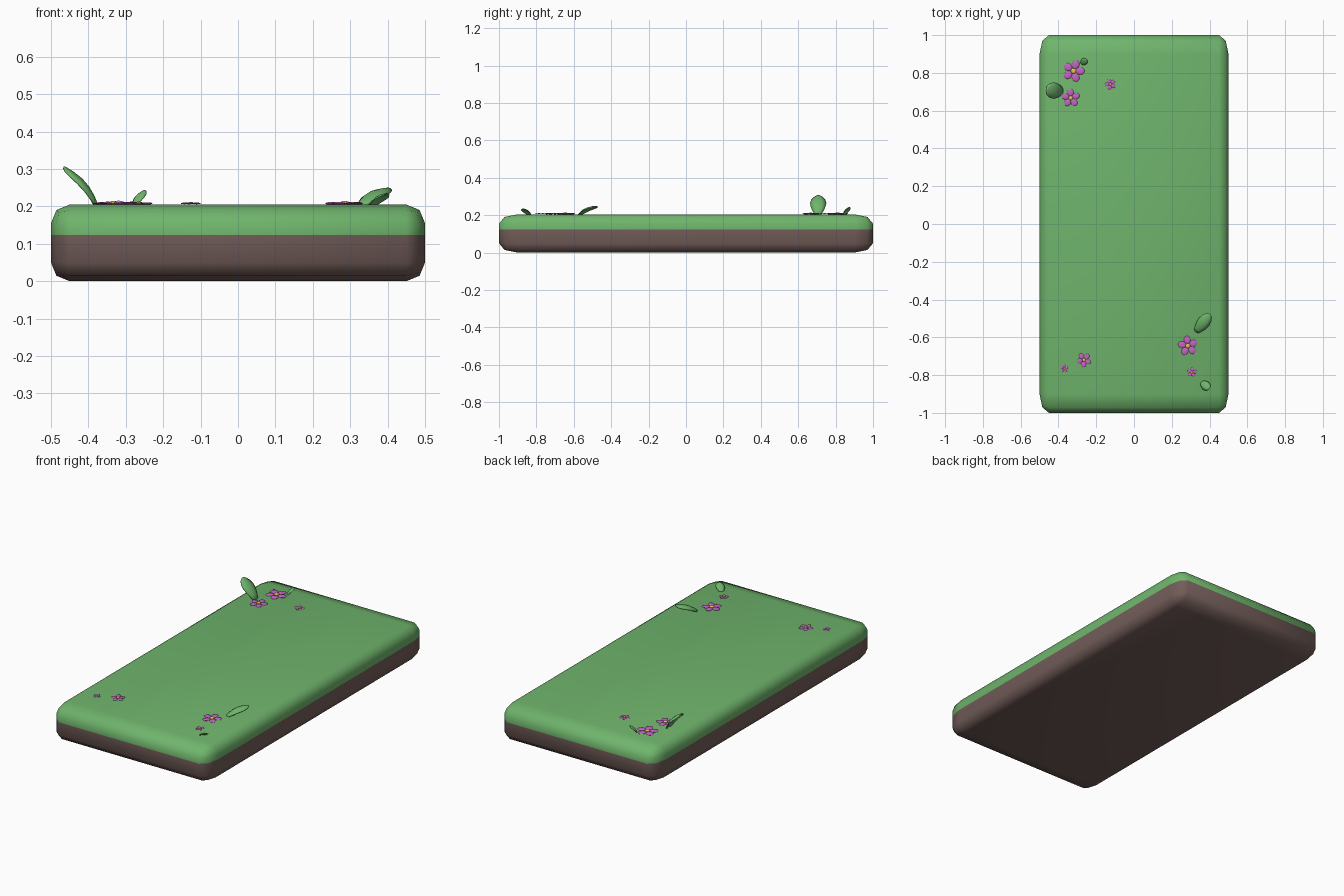
import bpy, bmesh, math
from mathutils import Vector, Matrix

if "Cube" in bpy.data.objects:
    bpy.data.objects.remove(bpy.data.objects["Cube"])

TOP, SPLIT = 0.205, 0.123


def material(name, rgb):
    m = bpy.data.materials.new(name)
    m.diffuse_color = (*rgb, 1)
    m.use_nodes = True
    m.node_tree.nodes["Principled BSDF"].inputs["Base Color"].default_value = m.diffuse_color
    return m


GRASS = material("grass", (0.16, 0.46, 0.15))
DIRT = material("dirt", (0.17, 0.11, 0.10))
PETAL = material("petal", (0.55, 0.13, 0.55))
POLLEN = material("pollen", (0.85, 0.50, 0.10))


def finish(bm, name, mats, angle=60):
    bmesh.ops.recalc_face_normals(bm, faces=bm.faces)
    me = bpy.data.meshes.new(name)
    bm.to_mesh(me)
    bm.free()
    for m in mats:
        me.materials.append(m)
    ob = bpy.data.objects.new(name, me)
    bpy.context.collection.objects.link(ob)
    bpy.ops.object.select_all(action='DESELECT')
    ob.select_set(True)
    bpy.context.view_layer.objects.active = ob
    bpy.ops.object.shade_smooth_by_angle(angle=math.radians(angle))
    return ob


# Rounded slab, cut into a grass layer and a dirt layer
def slab(name, mat, keep_top):
    bm = bmesh.new()
    bmesh.ops.create_cube(bm, size=1)
    bmesh.ops.scale(bm, vec=(1, 1, TOP), verts=bm.verts)
    bmesh.ops.translate(bm, vec=(0, 0, TOP / 2), verts=bm.verts)
    bmesh.ops.bevel(bm, geom=bm.edges[:], offset=0.05, segments=2,
                    profile=0.5, affect='EDGES')
    bmesh.ops.scale(bm, vec=(1, 2, 1), verts=bm.verts)
    bmesh.ops.bisect_plane(bm, geom=bm.verts[:] + bm.edges[:] + bm.faces[:],
                           plane_co=(0, 0, SPLIT), plane_no=(0, 0, 1),
                           clear_inner=keep_top, clear_outer=not keep_top)
    finish(bm, name, [mat])


slab("grass_layer", GRASS, True)
slab("dirt_layer", DIRT, False)


# Flower: five flattened petals around a pollen button
def flower(i, x, y, r, turn):
    bm = bmesh.new()
    for k in range(6):
        a = math.radians(turn + 72 * k)
        if k < 5:
            mat = (Matrix.Translation((x + 0.62 * r * math.cos(a),
                                       y + 0.62 * r * math.sin(a), TOP + 0.003))
                   @ Matrix.Rotation(a, 4, 'Z')
                   @ Matrix.Diagonal((0.40 * r, 0.34 * r, 0.08 * r, 1)))
        else:
            mat = (Matrix.Translation((x, y, TOP + 0.004))
                   @ Matrix.Diagonal((0.25 * r, 0.25 * r, 0.11 * r, 1)))
        before = len(bm.faces)
        bmesh.ops.create_uvsphere(bm, u_segments=12, v_segments=8, radius=1, matrix=mat)
        bm.faces.ensure_lookup_table()
        for f in bm.faces[before:]:
            f.material_index = int(k == 5)
    finish(bm, f"flower_{i}", [PETAL, POLLEN])


for i, f in enumerate([(-0.32, 0.81, 0.058, 0), (-0.335, 0.667, 0.048, 20),
                       (-0.125, 0.74, 0.028, 40), (0.285, -0.645, 0.052, 25),
                       (0.307, -0.785, 0.025, 10), (-0.265, -0.72, 0.038, 50),
                       (-0.37, -0.765, 0.021, 15)], 1):
    flower(i, *f)


# Leaf: curved ovate blade from base to tip, arched across its width
def leaf(i, base, tip, width, bulge):
    base, tip = Vector(base), Vector(tip)
    along = tip - base
    side = along.cross(Vector((0, 0, 1))).normalized()
    out = side.cross(along).normalized()
    bm = bmesh.new()
    rows = []
    for t, w in [(0, 0.35), (0.2, 0.65), (0.4, 0.9), (0.6, 1),
                 (0.8, 0.85), (0.93, 0.55), (1, 0.15)]:
        mid = base + along * t + out * bulge * math.sin(math.pi * t)
        rows.append([bm.verts.new(mid + side * s * w * width / 2
                                  - out * 0.16 * width * w * s * s)
                     for s in (-1, -0.5, 0, 0.5, 1)])
    for a, b in zip(rows, rows[1:]):
        for j in range(4):
            bm.faces.new((a[j], a[j + 1], b[j + 1], b[j]))
    ob = finish(bm, f"leaf_{i}", [GRASS])
    mod = ob.modifiers.new("thickness", 'SOLIDIFY')
    mod.thickness = 0.07 * width
    mod.offset = 0


for i, l in enumerate([((-0.375, 0.705, 0.20), (-0.465, 0.708, 0.305), 0.085, 0.015),
                       ((0.325, -0.575, 0.20), (0.402, -0.478, 0.248), 0.065, 0.014),
                       ((-0.28, 0.845, 0.20), (-0.25, 0.873, 0.243), 0.036, 0.006),
                       ((0.355, -0.835, 0.20), (0.398, -0.872, 0.235), 0.048, 0.007)], 1):
    leaf(i, *l)
